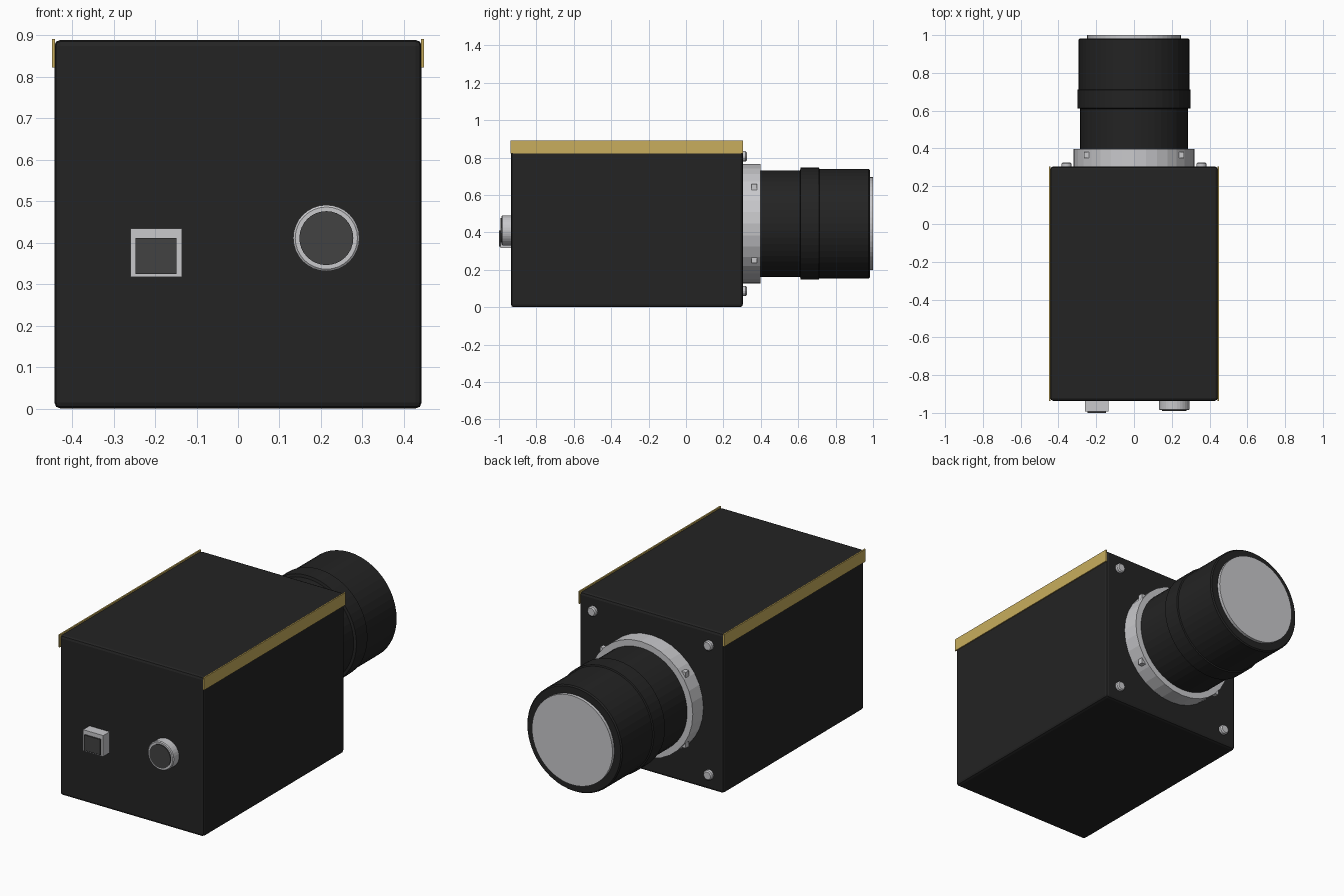
import bpy, bmesh, math

if "Cube" in bpy.data.objects:
    bpy.data.objects.remove(bpy.data.objects["Cube"])


def material(name, rgb):
    m = bpy.data.materials.new(name)
    m.diffuse_color = (*rgb, 1)
    m.use_nodes = True
    m.node_tree.nodes["Principled BSDF"].inputs["Base Color"].default_value = m.diffuse_color
    return m


BLACK = material("matte black", (0.017, 0.017, 0.017))
SILVER = material("silver", (0.58, 0.58, 0.60))
GOLD = material("gold", (0.58, 0.42, 0.11))
GREY = material("dark grey", (0.055, 0.055, 0.055))


def finish(name, bm, mat, bevel=0, segments=2):
    bmesh.ops.recalc_face_normals(bm, faces=bm.faces)
    me = bpy.data.meshes.new(name)
    bm.to_mesh(me)
    bm.free()
    me.materials.append(mat)
    ob = bpy.data.objects.new(name, me)
    bpy.context.collection.objects.link(ob)
    if bevel:
        mod = ob.modifiers.new("bevel", 'BEVEL')
        mod.width = bevel
        mod.segments = segments
        mod.limit_method = 'ANGLE'
    return ob


def box(name, x, y, z, mat, bevel=0):
    """Box from (min, max) ranges on each axis."""
    bm = bmesh.new()
    bmesh.ops.create_cube(bm, size=1)
    for v in bm.verts:
        for i, (a, b) in enumerate((x, y, z)):
            v.co[i] = (a + b) / 2 + v.co[i] * (b - a)
    return finish(name, bm, mat, bevel)


def lathe(name, profile, cx, cz, mat, sides):
    """Capped solid turned about the y axis from (radius, y) points."""
    bm = bmesh.new()
    rings = []
    for r, y in profile:
        rings.append([bm.verts.new((cx + r * math.cos(2 * math.pi * i / sides), y,
                                    cz + r * math.sin(2 * math.pi * i / sides)))
                      for i in range(sides)])
    for a, b in zip(rings, rings[1:]):
        for i in range(sides):
            j = (i + 1) % sides
            bm.faces.new((a[i], a[j], b[j], b[i]))
    bm.faces.new(rings[0])
    bm.faces.new(rings[-1])
    return finish(name, bm, mat)


CZ = 0.447  # height of the lens axis

# housing and gold edge strips
box("housing", (-0.443, 0.443), (-0.936, 0.304), (0, 0.889), BLACK, 0.015)
for side, s in (("left", -1), ("right", 1)):
    box(side + "_edge_strip", sorted((s * 0.441, s * 0.449)), (-0.938, 0.305),
        (0.822, 0.891), GOLD)

# mounting flange with its small locking blocks, and corner screws
lathe("mount_flange", [(0.32, 0.29), (0.32, 0.397)], 0, CZ, SILVER, 32)
for sx in (-1, 1):
    for sz in (-1, 1):
        x, z = sx * 0.25, CZ + sz * 0.195
        box("locking_block", (x - 0.014, x + 0.014), (0.35, 0.38),
            (z - 0.016, z + 0.016), SILVER)
        lathe("corner_screw", [(0.027, 0.295), (0.027, 0.319), (0.021, 0.325)],
              sx * 0.357, CZ + sz * 0.36, SILVER, 16)

# lens barrel with grip ring, and front glass
lathe("lens_barrel", [(0.285, 0.39), (0.285, 0.61), (0.300, 0.613), (0.300, 0.71),
                      (0.293, 0.713), (0.293, 0.976), (0.287, 0.983)],
      0, CZ, BLACK, 48)
lathe("front_glass", [(0.248, 0.975), (0.248, 1.0)], 0, CZ, SILVER, 48)

# square data socket
box("square_socket", (-0.259, -0.135), (-0.992, -0.93), (0.317, 0.434), SILVER)
box("square_socket_face", (-0.247, -0.148), (-1.0, -0.991), (0.325, 0.411), GREY)

# round power socket
lathe("round_socket", [(0.080, -0.93), (0.080, -0.982), (0.075, -0.986)],
      0.213, 0.411, SILVER, 32)
lathe("round_socket_face", [(0.065, -0.985), (0.065, -0.991)], 0.213, 0.411, GREY, 32)
